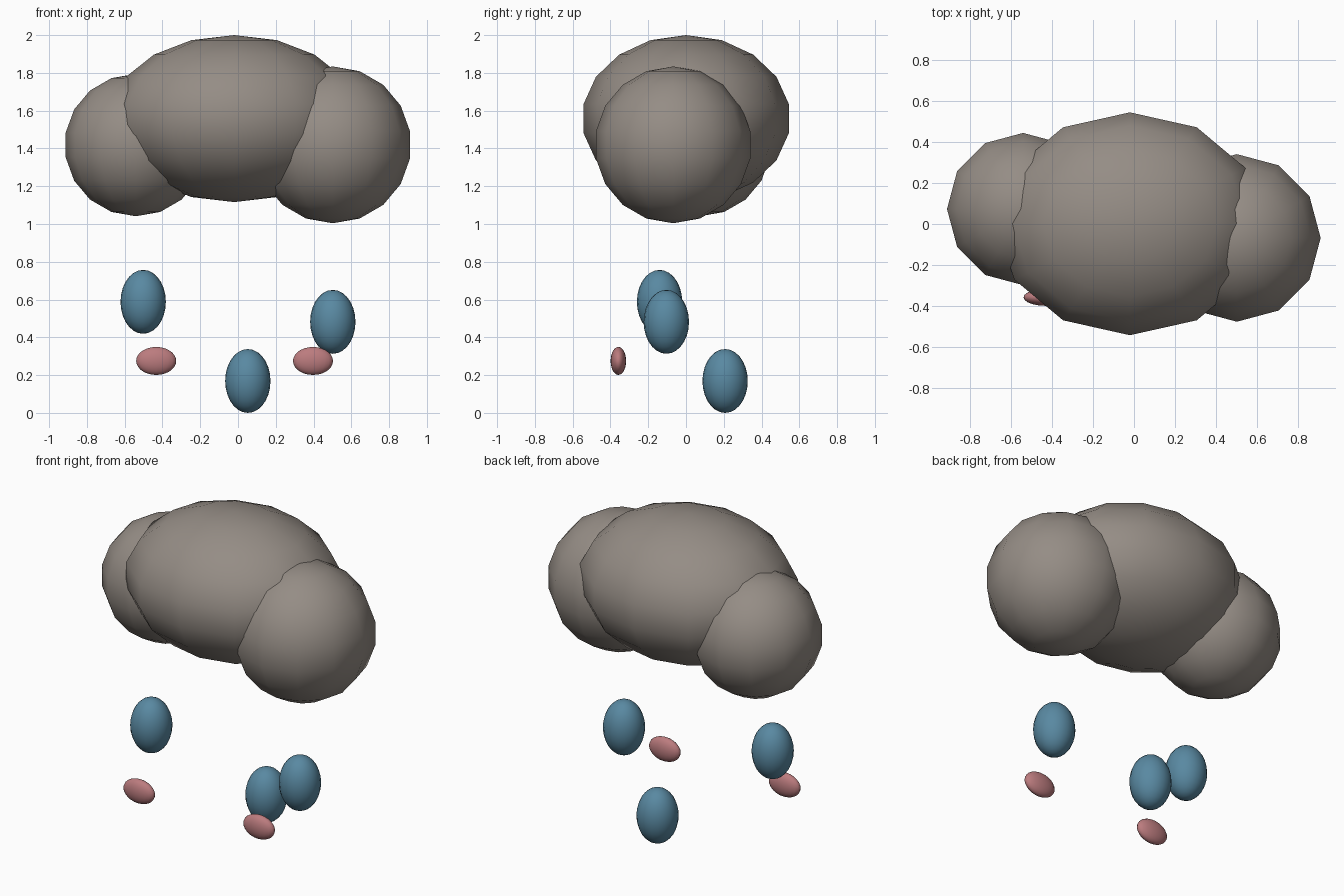
import bpy

if "Cube" in bpy.data.objects:
    bpy.data.objects.remove(bpy.data.objects["Cube"])


def material(name, rgb):
    m = bpy.data.materials.new(name)
    m.diffuse_color = (*rgb, 1)
    m.use_nodes = True
    m.node_tree.nodes["Principled BSDF"].inputs["Base Color"].default_value = m.diffuse_color
    return m


def ellipsoid(name, centre, radii, segments, rings, mat):
    bpy.ops.mesh.primitive_uv_sphere_add(segments=segments, ring_count=rings,
                                         radius=1, location=centre)
    ob = bpy.context.object
    ob.name = name
    ob.scale = radii
    bpy.ops.object.transform_apply(location=False, rotation=False, scale=True)
    bpy.ops.object.shade_smooth()
    ob.data.materials.append(mat)
    return ob


grey = material("cloud_warm_grey", (0.30, 0.265, 0.235))
blue = material("rain_blue", (0.10, 0.25, 0.36))
pink = material("cheek_pink", (0.50, 0.20, 0.21))

# Cloud: one wide puff flanked by two round ones, low-poly outline
ellipsoid("cloud_middle", (-0.02, 0.001, 1.558), (0.662, 0.552, 0.442), 12, 9, grey)
ellipsoid("cloud_left", (-0.541, 0.073, 1.418), (0.377,) * 3, 12, 9, grey)
ellipsoid("cloud_right", (0.502, -0.068, 1.419), (0.415,) * 3, 12, 9, grey)

# Raindrops hanging below the cloud
for side, centre in (("left", (-0.502, -0.14, 0.588)),
                     ("right", (0.502, -0.104, 0.482)),
                     ("middle", (0.052, 0.207, 0.169))):
    ellipsoid("raindrop_" + side, centre, (0.12, 0.12, 0.169), 20, 14, blue)

# Flat pink cheeks at the front
for side, x in (("left", -0.433), ("right", 0.397)):
    ellipsoid("cheek_" + side, (x, -0.358, 0.275), (0.106, 0.041, 0.074), 20, 14, pink)
